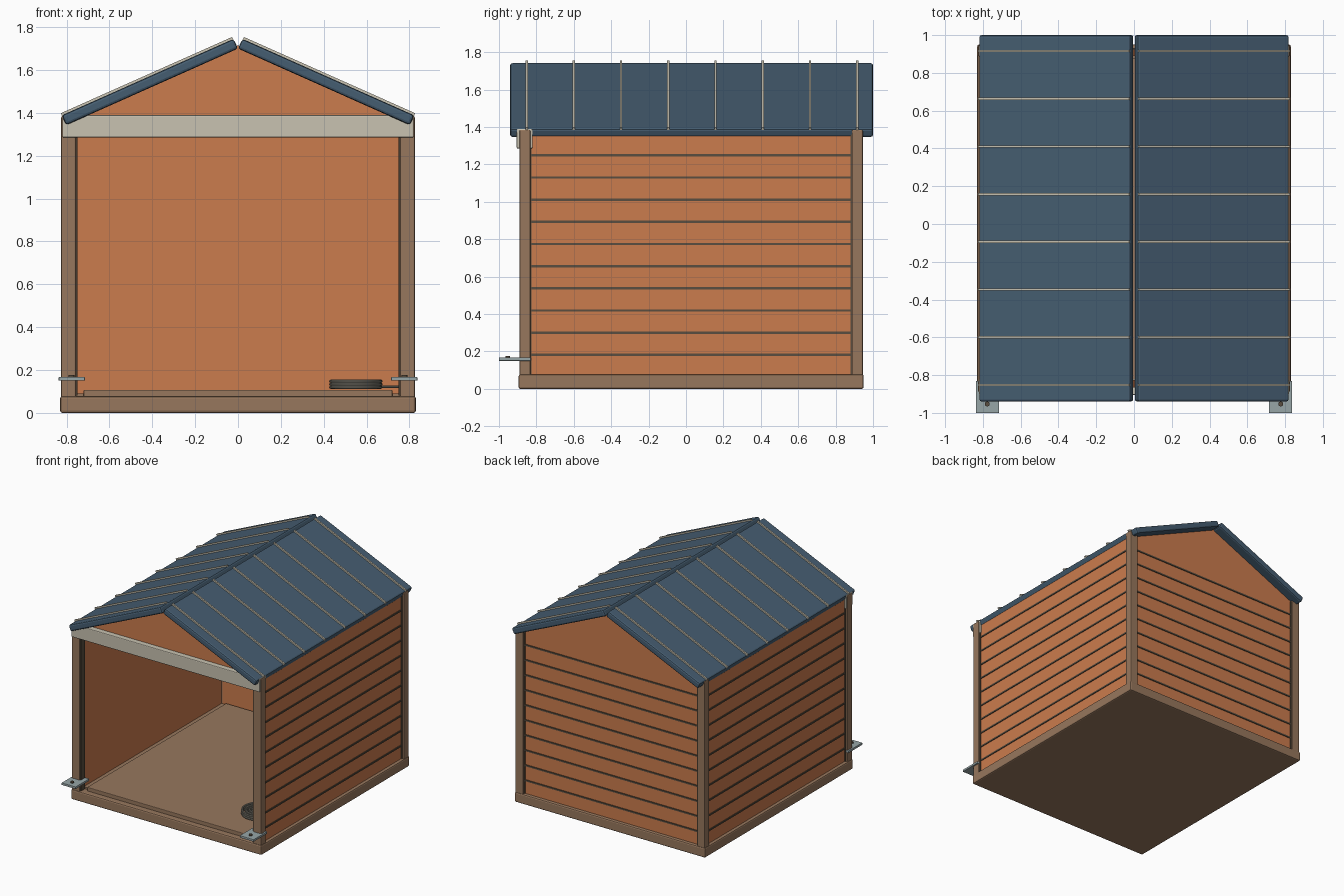
import bpy
import math
from mathutils import Matrix, Vector

default = bpy.data.objects.get("Cube")
if default:
    bpy.data.objects.remove(default, do_unlink=True)


def material(name, r, g, b):
    m = bpy.data.materials.new(name)
    m.use_nodes = True
    m.diffuse_color = (r, g, b, 1)
    m.node_tree.nodes["Principled BSDF"].inputs["Base Color"].default_value = (r, g, b, 1)
    return m


ORANGE = material("orange siding", 0.60, 0.20, 0.075)
BROWN = material("brown timber", 0.31, 0.185, 0.11)
SEAM = material("dark seam", 0.10, 0.075, 0.05)
BLUE = material("blue roof", 0.06, 0.11, 0.165)
CREAM = material("cream trim", 0.58, 0.54, 0.44)
STEEL = material("pale steel", 0.31, 0.38, 0.39)
ROPE = material("grey rope", 0.24, 0.23, 0.19)


def make(name, verts, faces, mat, bevel=0.0):
    mesh = bpy.data.meshes.new(name)
    mesh.from_pydata(verts, [], faces)
    mesh.materials.append(mat)
    obj = bpy.data.objects.new(name, mesh)
    bpy.context.collection.objects.link(obj)
    if bevel:
        mod = obj.modifiers.new("Bevel", "BEVEL")
        mod.width = bevel
        mod.segments = 2
    return obj


def prism(name, profile, y0, y1, mat, bevel=0.0):
    """Extrude an (x, z) outline, listed counter-clockwise from the front, along y."""
    n = len(profile)
    verts = [(x, y, z) for y in (y0, y1) for x, z in profile]
    faces = [tuple(range(n)), tuple(reversed(range(n, 2 * n)))]
    faces += [(i, i + n, (i + 1) % n + n, (i + 1) % n) for i in range(n)]
    return make(name, verts, faces, mat, bevel)


def box(name, x, y, z, mat, bevel=0.0):
    outline = [(x[0], z[0]), (x[1], z[0]), (x[1], z[1]), (x[0], z[1])]
    return prism(name, outline, y[0], y[1], mat, bevel)


def side_box(name, side, x, y, z, mat, bevel=0.0):
    return box(name, sorted((side * x[0], side * x[1])), y, z, mat, bevel)


# Base and raised floor
box("base", (-0.83, 0.83), (-0.895, 0.95), (0, 0.078), BROWN, 0.01)
box("floor", (-0.77, 0.77), (-0.83, 0.9), (0.07, 0.09), BROWN)
box("floor_panel", (-0.72, 0.72), (-0.85, 0.88), (0.07, 0.107), BROWN, 0.004)

# Back wall and front gable
prism("back_wall", [(-0.8, 0.07), (0.8, 0.07), (0.8, 1.36), (0, 1.715), (-0.8, 1.36)],
      0.89, 0.925, ORANGE)
prism("front_gable", [(-0.8, 1.34), (0.8, 1.34), (0.8, 1.36), (0, 1.715), (-0.8, 1.36)],
      -0.865, -0.825, ORANGE)

# Lintel over the opening
box("lintel", (-0.82, 0.82), (-0.905, -0.82), (1.285, 1.39), CREAM, 0.006)

# Siding seams
STRIP_Z = [0.182 + 0.1185 * i for i in range(10)]
for z in STRIP_Z:
    box("back_seam", (-0.755, 0.755), (0.92, 0.931), (z - 0.006, z + 0.006), SEAM)

# Roof slope frame: distance down the slope and height above the underside
ANGLE = math.radians(24)
DOWN = Vector((math.cos(ANGLE), -math.sin(ANGLE)))
UP = Vector((math.sin(ANGLE), math.cos(ANGLE)))
RIDGE = Vector((0, 1.70))


def roof_piece(name, side, s, h, y, mat, bevel=0.0):
    pts = [RIDGE + DOWN * a + UP * b
           for a, b in ((s[0], h[0]), (s[1], h[0]), (s[1], h[1]), (s[0], h[1]))]
    outline = [(side * p.x, p.y) for p in pts]
    if side < 0:
        outline.reverse()
    return prism(name, outline, y[0], y[1], mat, bevel)


for side, label in ((1, "left"), (-1, "right")):
    # Side wall with seams
    side_box(label + "_wall", side, (0.765, 0.805), (-0.85, 0.91), (0.07, 1.37), ORANGE)
    for z in STRIP_Z:
        side_box(label + "_seam", side, (0.8, 0.811), (-0.83, 0.885),
                 (z - 0.006, z + 0.006), SEAM)

    # Corner posts with their dark joints
    side_box(label + "_front_post", side, (0.757, 0.825), (-0.89, -0.832), (0.07, 1.385), BROWN, 0.006)
    side_box(label + "_back_post", side, (0.757, 0.825), (0.887, 0.945), (0.07, 1.385), BROWN, 0.006)
    for y in (-0.829, 0.884):
        side_box(label + "_post_joint", side, (0.8, 0.813), (y - 0.004, y + 0.004),
                 (0.078, 1.36), SEAM)
    side_box(label + "_front_joint", side, (0.75, 0.758), (-0.882, -0.83), (0.08, 1.29), SEAM)
    side_box(label + "_back_joint", side, (0.75, 0.758), (0.9, 0.932), (0.08, 1.36), SEAM)

    # Roof slab and standing ribs
    roof_piece(label + "_roof", side, (0, 0.878), (0, 0.05), (-0.94, 1.0), BLUE, 0.012)
    for i in range(8):
        y = -0.852 + 0.2525 * i
        roof_piece(label + "_roof_rib", side, (0.003, 0.878), (0.045, 0.061),
                   (y - 0.006, y + 0.006), CREAM)

    # Anchor bracket and bolt
    side_box(label + "_bracket", side, (0.715, 0.837), (-1.0, -0.83), (0.15, 0.167), STEEL, 0.002)
    bpy.ops.mesh.primitive_cylinder_add(vertices=12, radius=0.013, depth=0.012,
                                        location=(side * 0.777, -0.953, 0.17))
    bolt = bpy.context.object
    bolt.name = label + "_bolt"
    bolt.data.materials.append(SEAM)

# Coiled rope lying on the floor
CENTRE = Vector((0.55, -0.53, 0.0))
for i in range(3):
    for radius in (0.117, 0.09, 0.063):
        bpy.ops.mesh.primitive_torus_add(major_segments=32, minor_segments=8, major_radius=radius,
                                         minor_radius=0.0075,
                                         location=CENTRE + Vector((0, 0, 0.12 + 0.014 * i)))
        coil = bpy.context.object
        coil.name = "rope_coil"
        coil.data.materials.append(ROPE)
        bpy.ops.object.shade_smooth_by_angle()
bpy.ops.mesh.primitive_cylinder_add(vertices=8, radius=0.0065, depth=0.12,
                                    location=(0.71, -0.53, 0.122),
                                    rotation=(0, math.pi / 2, 0))
bpy.context.object.name = "rope_tail"
bpy.context.object.data.materials.append(ROPE)
